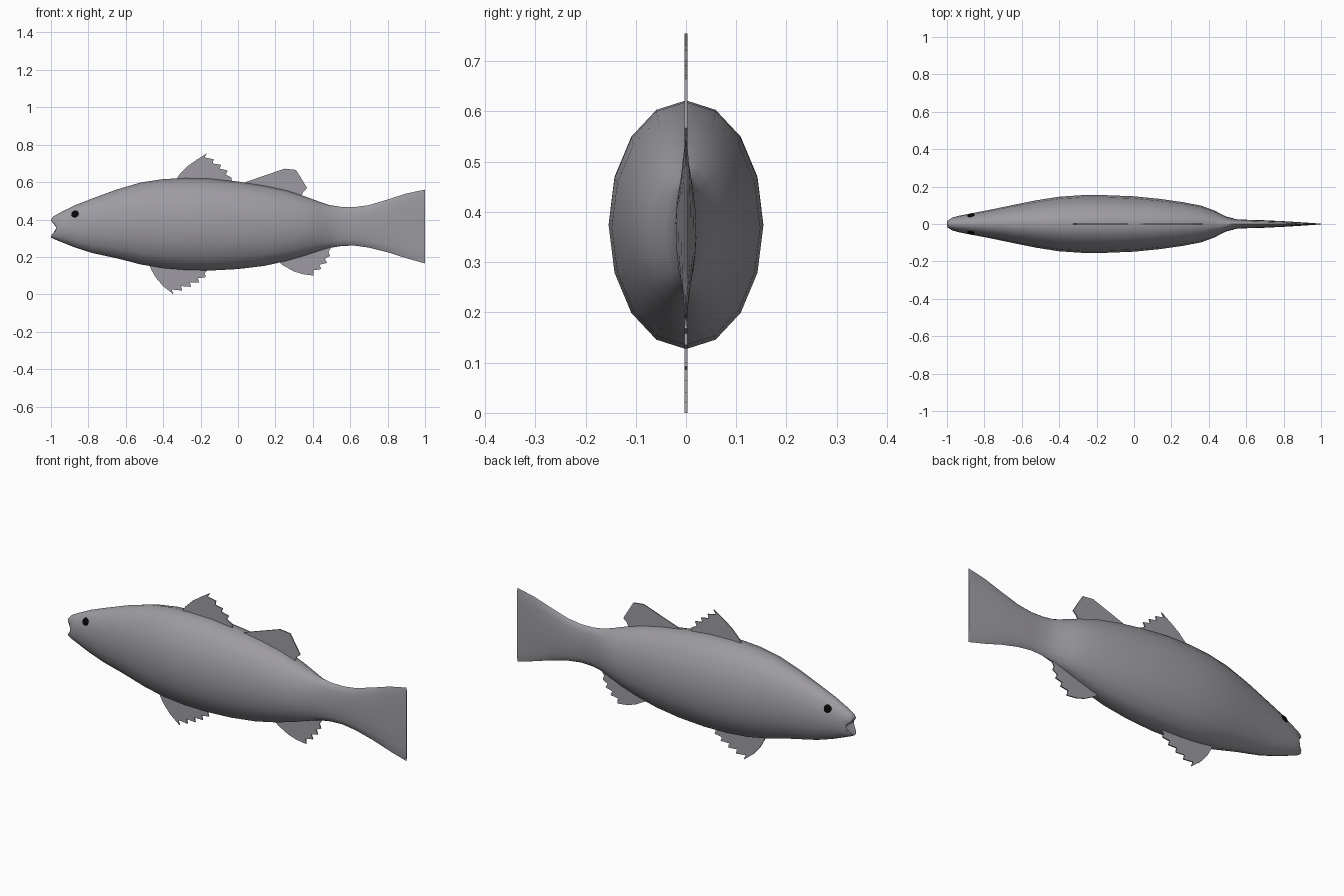
import bpy, bmesh, math
from mathutils import Vector

if "Cube" in bpy.data.objects:
    bpy.data.objects.remove(bpy.data.objects["Cube"])


def material(name, col):
    m = bpy.data.materials.new(name)
    m.diffuse_color = (*col, 1)
    m.use_nodes = True
    m.node_tree.nodes["Principled BSDF"].inputs["Base Color"].default_value = m.diffuse_color
    return m


GREY = material("scale grey", (0.34, 0.33, 0.36))
BLACK = material("eye black", (0.002, 0.002, 0.002))


def finish(bm, name, mat, angle=None):
    bmesh.ops.recalc_face_normals(bm, faces=bm.faces)
    me = bpy.data.meshes.new(name)
    bm.to_mesh(me)
    bm.free()
    ob = bpy.data.objects.new(name, me)
    bpy.context.collection.objects.link(ob)
    me.materials.append(mat)
    if angle:
        bpy.ops.object.select_all(action='DESELECT')
        ob.select_set(True)
        bpy.context.view_layer.objects.active = ob
        bpy.ops.object.shade_smooth_by_angle(angle=math.radians(angle))
    return ob


# Body and tail: elliptical rings as (x, bottom z, top z, half width)
RINGS = [
    (-1.0, .305, .402, .026), (-.985, .296, .418, .034), (-.94, .278, .443, .043),
    (-.87, .250, .477, .057), (-.78, .221, .512, .074), (-.65, .193, .560, .101),
    (-.52, .160, .598, .127), (-.40, .139, .616, .146), (-.28, .129, .622, .154),
    (-.15, .127, .619, .154), (0, .135, .603, .148), (.14, .152, .582, .134),
    (.26, .178, .556, .117), (.36, .207, .523, .098), (.43, .230, .497, .072),
    (.49, .248, .477, .041), (.55, .258, .468, .025), (.62, .261, .466, .022),
    (.70, .250, .477, .020), (.80, .225, .507, .015), (.90, .193, .539, .009),
    (1.0, .165, .560, .002)]
SIDES = 16
bm = bmesh.new()
rings = []
for i, (x, lo, hi, w) in enumerate(RINGS):
    ring = []
    for k in range(SIDES):
        a = 2 * math.pi * k / SIDES
        c = math.cos(a)
        # Mouth corners are pulled back to leave a notch between the lips
        back = (.034, .014)[i] * max(0, 1 - abs(c) / .8) if i < 2 else 0
        ring.append(bm.verts.new((x + back, w * math.sin(a),
                                  (hi + lo) / 2 + (hi - lo) / 2 * c)))
    rings.append(ring)
for r, s in zip(rings, rings[1:]):
    for k in range(SIDES):
        n = (k + 1) % SIDES
        bm.faces.new((r[k], r[n], s[n], s[k]))
# Caps bridged left to right: notched mouth and thin tail edge
for r in (rings[0], rings[-1]):
    for k in range(SIDES // 2):
        quad = [r[k], r[k + 1], r[SIDES - k - 1], r[-k]]
        bm.faces.new(list(dict.fromkeys(quad)))
finish(bm, "fish_body", GREY, 45)


# Fins: thin plates cut from side outlines, rooted inside the body
def fin(name, outline, thick=.006):
    bm = bmesh.new()
    face = bm.faces.new([bm.verts.new((x, -thick / 2, z)) for x, z in outline])
    ext = bmesh.ops.extrude_face_region(bm, geom=[face])
    verts = [v for v in ext["geom"] if isinstance(v, bmesh.types.BMVert)]
    bmesh.ops.translate(bm, verts=verts, vec=(0, thick, 0))
    finish(bm, name, GREY)


fin("front_dorsal_fin", [
    (-.34, .60), (-.31, .645), (-.27, .685), (-.22, .72), (-.165, .755),
    (-.18, .732), (-.13, .722), (-.135, .70), (-.09, .692), (-.098, .672),
    (-.055, .662), (-.066, .640), (-.035, .625), (-.03, .58)])
fin("rear_dorsal_fin", [
    (.02, .58), (.04, .600), (.25, .672), (.31, .665), (.342, .614),
    (.37, .567), (.35, .55), (.33, .51), (.15, .54)])
fin("pelvic_fin", [
    (-.48, .17), (-.465, .135), (-.44, .09), (-.40, .043), (-.345, 0),
    (-.355, .026), (-.298, .020), (-.304, .044), (-.252, .040), (-.257, .064),
    (-.208, .064), (-.214, .086), (-.172, .092), (-.178, .112), (-.15, .145)])
fin("anal_fin", [
    (.20, .19), (.24, .155), (.30, .122), (.35, .107), (.405, .10), (.402, .128),
    (.445, .135), (.436, .158), (.475, .168), (.464, .190), (.492, .205),
    (.484, .228), (.505, .26), (.40, .26)])

# Eyes: flattened discs lying on each side of the head
for side, label in ((-1, "right"), (1, "left")):
    bm = bmesh.new()
    bmesh.ops.create_uvsphere(bm, u_segments=16, v_segments=8, radius=.02)
    bmesh.ops.scale(bm, vec=(1, 1, .3), verts=bm.verts)
    eye = finish(bm, label + "_eye", BLACK, 60)
    normal = Vector((-.22, side, .38))
    eye.rotation_mode = 'QUATERNION'
    eye.rotation_quaternion = normal.to_track_quat('Z', 'Y')
    eye.location = (-.872, side * .046, .430)
